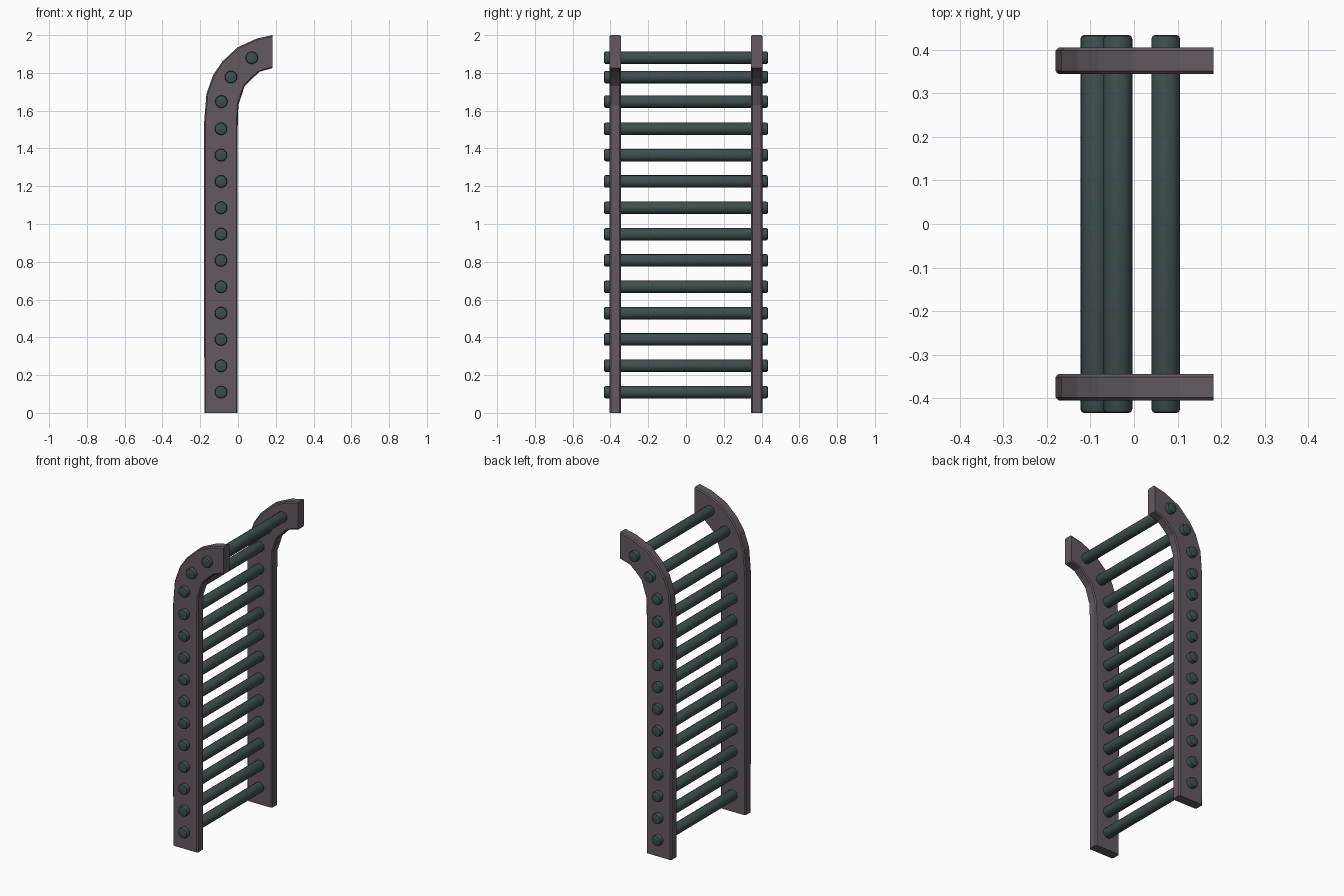
import bpy, bmesh, math
from mathutils import Vector

if "Cube" in bpy.data.objects:
    bpy.data.objects.remove(bpy.data.objects["Cube"])


def material(name, rgb):
    m = bpy.data.materials.new(name)
    m.diffuse_color = (*rgb, 1)
    m.use_nodes = True
    m.node_tree.nodes["Principled BSDF"].inputs["Base Color"].default_value = m.diffuse_color
    return m


rail_mat = material("rail_paint", (0.125, 0.1, 0.115))
rung_mat = material("rung_paint", (0.048, 0.075, 0.075))

# Rail stations: (outer x, z), (inner x, z) from the foot to the curved tip
STATIONS = [
    ((-0.178, 0.0), (-0.002, 0.0)),
    ((-0.18, 0.87), (-0.002, 0.87)),
    ((-0.18, 1.53), (-0.002, 1.50)),
    ((-0.167, 1.69), (0.002, 1.63)),
    ((-0.131, 1.79), (0.035, 1.73)),
    ((-0.083, 1.86), (0.072, 1.768)),
    ((-0.003, 1.935), (0.115, 1.806)),
    ((0.10, 1.982), (0.145, 1.815)),
    ((0.182, 2.0), (0.182, 1.825)),
]
Y_IN, Y_OUT, BEVEL = 0.344, 0.405, 0.007


def make_rail(name, side):
    """Sweep a chamfered rectangle along the stations."""
    bm = bmesh.new()
    rings = []
    for o, i in STATIONS:
        o, i = Vector(o), Vector(i)
        d = (i - o).normalized() * BEVEL
        section = [(o, Y_IN + BEVEL), (o, Y_OUT - BEVEL), (o + d, Y_OUT), (i - d, Y_OUT),
                   (i, Y_OUT - BEVEL), (i, Y_IN + BEVEL), (i - d, Y_IN), (o + d, Y_IN)]
        rings.append([bm.verts.new((p.x, side * y, p.y)) for p, y in section])
    for a, b in zip(rings, rings[1:]):
        for k in range(8):
            n = (k + 1) % 8
            bm.faces.new((a[k], a[n], b[n], b[k]))
    bm.faces.new(rings[0])
    bm.faces.new(rings[-1])
    bmesh.ops.recalc_face_normals(bm, faces=bm.faces)
    me = bpy.data.meshes.new(name)
    bm.to_mesh(me)
    bm.free()
    ob = bpy.data.objects.new(name, me)
    bpy.context.collection.objects.link(ob)
    me.materials.append(rail_mat)


make_rail("front_rail", -1)
make_rail("back_rail", 1)

# Rungs: evenly spaced up the straight part, then following the bend
rungs = [(-0.09, 0.11 + 0.1394 * k) for k in range(11)]
rungs += [(-0.088, 1.648), (-0.037, 1.778), (0.073, 1.88)]
for n, (x, z) in enumerate(rungs, 1):
    bpy.ops.mesh.primitive_cylinder_add(vertices=16, radius=0.033, depth=0.868,
                                        location=(x, 0, z), rotation=(math.pi / 2, 0, 0))
    ob = bpy.context.object
    ob.name = f"rung_{n:02d}"
    ob.data.materials.append(rung_mat)
    # rounded rung ends
    bm = bmesh.new()
    bm.from_mesh(ob.data)
    rims = [e for e in bm.edges if abs(e.verts[0].co.z - e.verts[1].co.z) < 1e-4]
    bmesh.ops.bevel(bm, geom=rims, offset=0.009, segments=2, profile=0.5, affect='EDGES')
    bm.to_mesh(ob.data)
    bm.free()
    bpy.ops.object.shade_smooth_by_angle(angle=math.radians(40))
